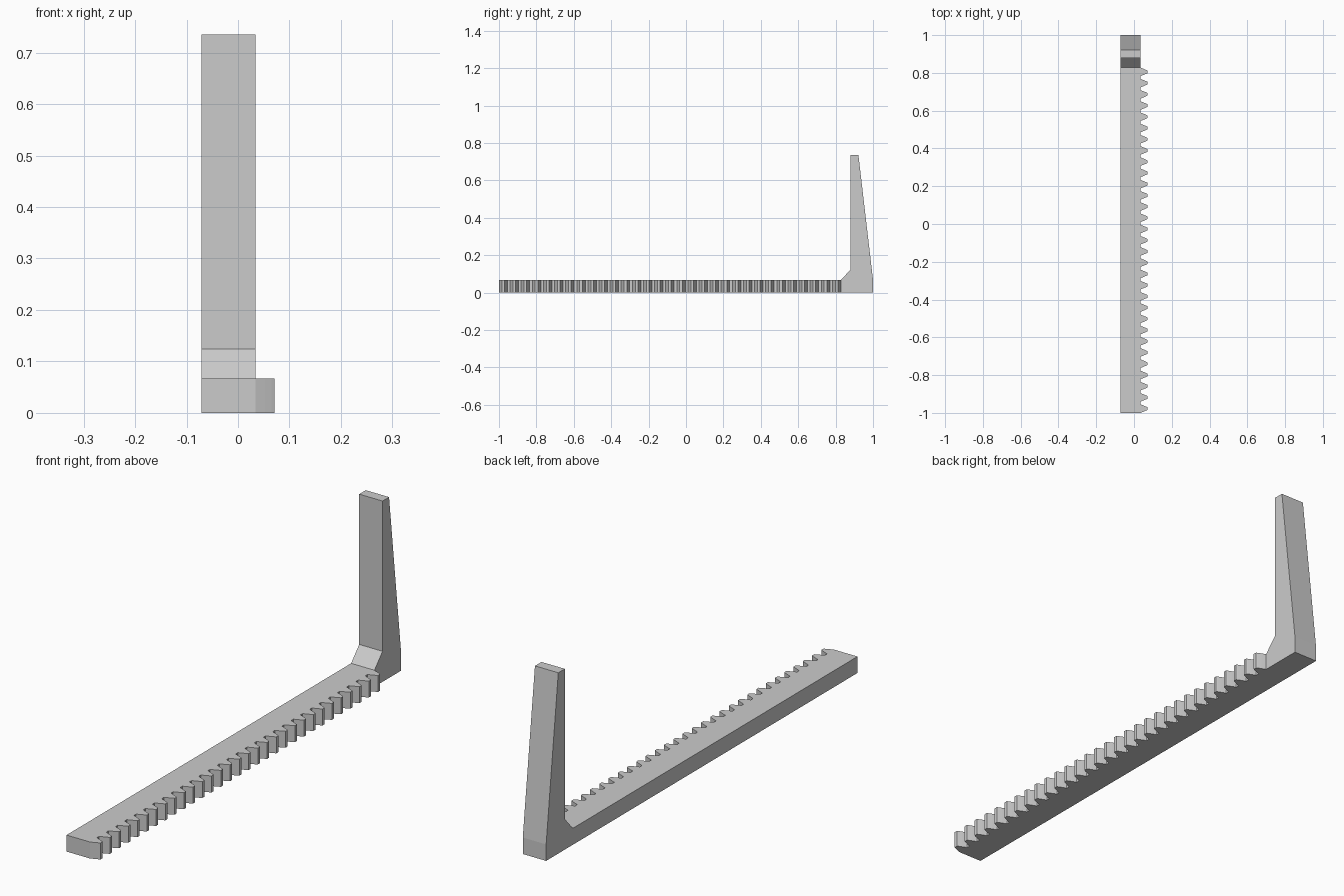
import bpy
import bmesh
from mathutils import Vector

cube = bpy.data.objects.get("Cube")
if cube:
    bpy.data.objects.remove(cube, do_unlink=True)

# One plain grey for everything
grey = bpy.data.materials.new("plain grey")
grey.use_nodes = True
colour = (0.6, 0.6, 0.6, 1)
grey.diffuse_color = colour
grey.node_tree.nodes["Principled BSDF"].inputs["Base Color"].default_value = colour

LEFT, ROOT, TIP = -0.071, 0.034, 0.071
FRONT, JOIN, BACK = -1.0, 0.828, 1.0
THICK = 0.067


def prism(name, outline, direction):
    """Extrude a closed 3D outline along a direction."""
    bm = bmesh.new()
    face = bm.faces.new([bm.verts.new(p) for p in outline])
    result = bmesh.ops.extrude_face_region(bm, geom=[face])
    verts = [v for v in result["geom"] if isinstance(v, bmesh.types.BMVert)]
    bmesh.ops.translate(bm, verts=verts, vec=Vector(direction))
    bmesh.ops.recalc_face_normals(bm, faces=bm.faces)
    mesh = bpy.data.meshes.new(name)
    bm.to_mesh(mesh)
    bm.free()
    mesh.materials.append(grey)
    obj = bpy.data.objects.new(name, mesh)
    bpy.context.collection.objects.link(obj)
    return obj


# Toothed bar: straight outer side, row of tapered teeth on the other
TEETH = 31
GAP = 0.014
pitch = (JOIN - FRONT + GAP) / TEETH
root_half = (pitch - GAP) / 2
flank = [(ROOT, root_half), (0.052, 0.0155), (0.065, 0.010), (TIP, 0.007)]
outline = [(LEFT, JOIN, 0), (LEFT, FRONT, 0)]
for i in range(TEETH):
    middle = FRONT + root_half + i * pitch
    outline += [(x, middle - half, 0) for x, half in flank]
    outline += [(x, middle + half, 0) for x, half in reversed(flank)]
prism("toothed_bar", outline, (0, 0, THICK))

# Upright arm: tapered back, braced foot
side = [(JOIN, 0), (BACK, 0), (BACK, THICK), (0.922, 0.735),
        (0.88, 0.735), (0.88, 0.124), (JOIN, THICK)]
prism("upright_arm", [(LEFT, y, z) for y, z in side], (ROOT - LEFT, 0, 0))
